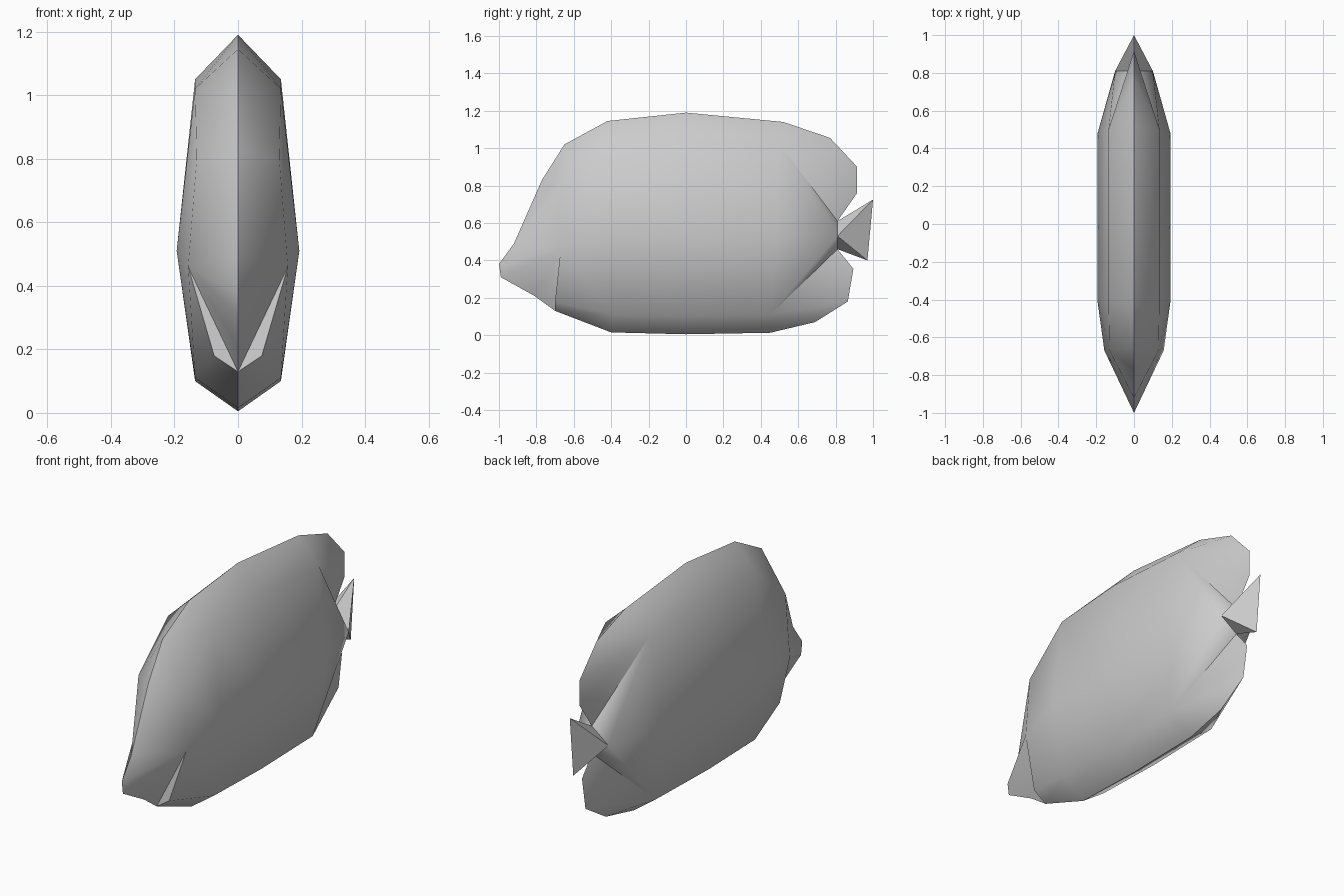
import bpy, bmesh, math

if "Cube" in bpy.data.objects:
    bpy.data.objects.remove(bpy.data.objects["Cube"])

grey = bpy.data.materials.new("light_grey")
grey.diffuse_color = (0.6, 0.6, 0.6, 1)
grey.use_nodes = True
grey.node_tree.nodes["Principled BSDF"].inputs["Base Color"].default_value = grey.diffuse_color

# Centreline outline (y, z), clockwise from the upper lip
outline = [
    (-1, .38), (-.92, .49), (-.77, .83), (-.65, 1.02), (-.42, 1.145),   # 0-4 lip, forehead, back
    (0, 1.19), (.52, 1.14), (.77, 1.055), (.915, .90), (.915, .76),     # 5-9 upper fin lobe
    (.81, .61), (1, .725), (.97, .40), (.81, .46),                      # 10-13 tail fin
    (.895, .355), (.865, .18), (.69, .07), (.45, .013), (0, .005),      # 14-18 lower fin lobe
    (-.4, .015), (-.7, .13), (-.81, .21), (-.99, .31)]                  # 19-22 belly, chin

# Flank points (x, y, z): head, shoulder, middle, rear columns, then tail root
flank = {
    "head_up": (.13, -.67, .80), "head_mid": (.157, -.67, .46), "head_low": (.075, -.70, .18),
    "fore_up": (.135, -.41, 1.02), "fore_mid": (.193, -.41, .51), "fore_low": (.135, -.40, .11),
    "mid_up": (.135, 0, 1.05), "mid_mid": (.193, 0, .51), "mid_low": (.135, 0, .10),
    "rear_up": (.135, .50, 1.02), "rear_mid": (.193, .48, .51), "rear_low": (.135, .45, .11),
    "tail_root": (.10, .81, .53)}

# Fans that join one flank point to a run of outline points
fans = [("head_mid", [20, 21, 22, 0, 1]), ("head_up", [1, 2, 3]), ("fore_up", [3, 4]),
        ("rear_up", [6, 7, 8, 9, 10]), ("tail_root", [10, 11, 12, 13]),
        ("rear_low", [13, 14, 15, 16, 17]), ("fore_low", [19, 20])]

# Remaining side faces
sides = [
    ("head_mid", 1, "head_up"), ("head_up", 3, "fore_up"),
    ("head_mid", "head_low", 20), ("head_low", "fore_low", 20),
    ("head_up", "fore_up", "fore_mid", "head_mid"),
    ("head_mid", "fore_mid", "fore_low", "head_low"),
    ("rear_up", 10, "tail_root"), ("rear_low", 13, "tail_root"),
    ("rear_up", "rear_mid", "tail_root"), ("rear_mid", "rear_low", "tail_root"),
    ("fore_up", 4, 5, "mid_up"), ("mid_up", 5, 6, "rear_up"),
    ("fore_low", 19, 18, "mid_low"), ("mid_low", 18, 17, "rear_low")]
for a, b in (("fore", "mid"), ("mid", "rear")):
    for u, v in (("up", "mid"), ("mid", "low")):
        sides.append((f"{a}_{u}", f"{b}_{u}", f"{b}_{v}", f"{a}_{v}"))

bm = bmesh.new()
centre = [bm.verts.new((0, y, z)) for y, z in outline]
for s in (1, -1):
    side = {k: bm.verts.new((s * x, y, z)) for k, (x, y, z) in flank.items()}

    def vert(key):
        return centre[key] if isinstance(key, int) else side[key]

    for hub, run in fans:
        for i, j in zip(run, run[1:]):
            bm.faces.new((vert(hub), vert(i), vert(j)))
    for f in sides:
        bm.faces.new([vert(k) for k in f])
bmesh.ops.recalc_face_normals(bm, faces=bm.faces)

mesh = bpy.data.meshes.new("fish_body")
bm.to_mesh(mesh)
bm.free()
mesh.materials.append(grey)
fish = bpy.data.objects.new("fish_body", mesh)
bpy.context.collection.objects.link(fish)
bpy.context.view_layer.objects.active = fish
fish.select_set(True)
bpy.ops.object.shade_smooth_by_angle(angle=math.radians(60))
